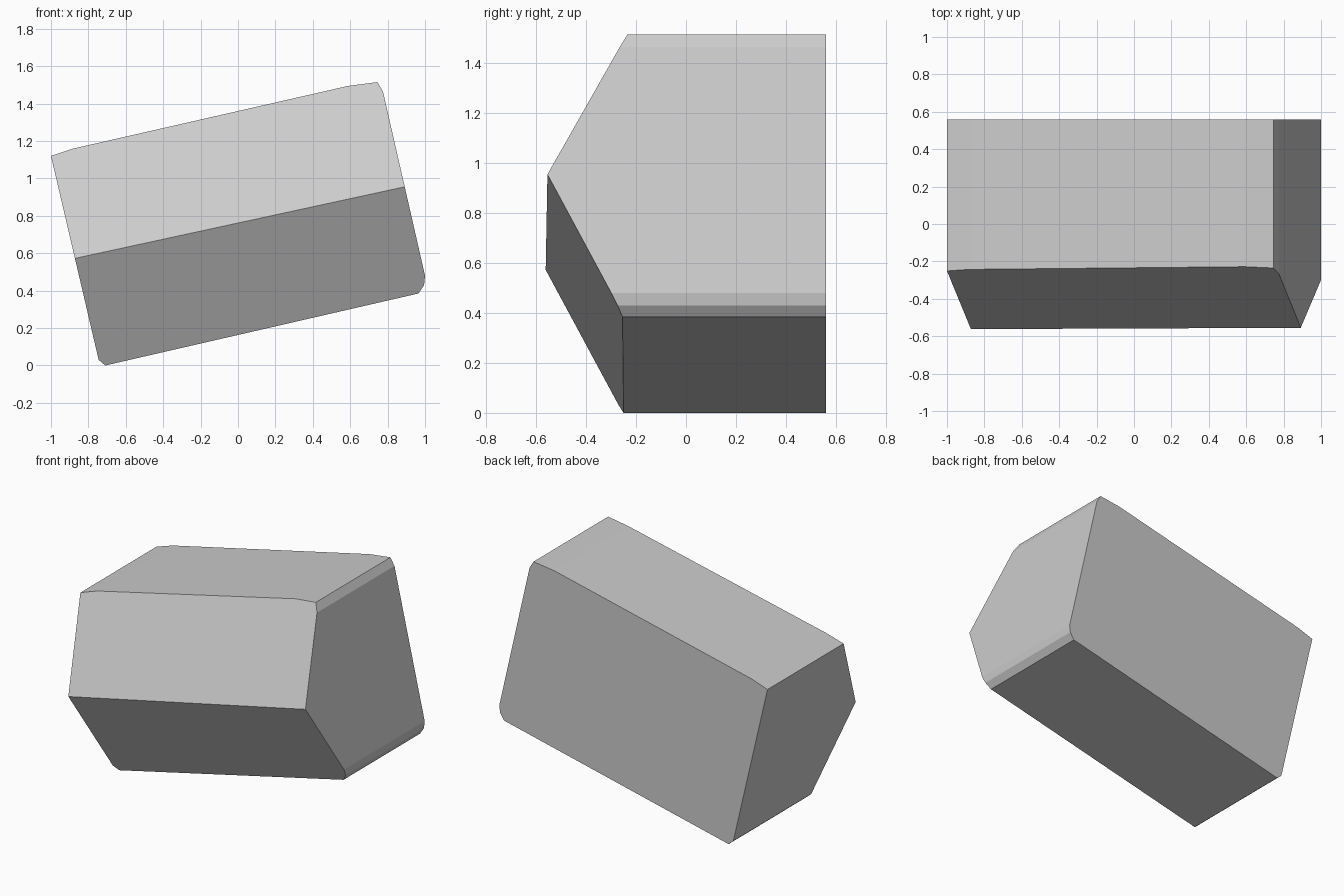
import bpy, bmesh
from mathutils import Vector

if "Cube" in bpy.data.objects:
    bpy.data.objects.remove(bpy.data.objects["Cube"])

# Tilted block outline (x, z) with clipped corners
outline = [(-0.71, 0.0), (0.965, 0.385), (0.995, 0.43), (1.0, 0.48),
           (0.775, 1.465), (0.745, 1.515), (0.59, 1.495),
           (-0.88, 1.16), (-1.0, 1.12), (-0.745, 0.03)]
BACK, FRONT = 0.56, -0.65

bm = bmesh.new()
back = bm.faces.new([bm.verts.new((x, BACK, z)) for x, z in outline])
ext = bmesh.ops.extrude_face_region(bm, geom=[back], use_keep_orig=True)
moved = [g for g in ext["geom"] if isinstance(g, bmesh.types.BMVert)]
bmesh.ops.translate(bm, verts=moved, vec=(0, FRONT - BACK, 0))
bmesh.ops.recalc_face_normals(bm, faces=bm.faces[:])

# Two sloping front faces meeting in a tilted ridge
ridge_a = Vector((-0.875, -0.562, 0.572))
ridge_b = Vector((0.89, -0.555, 0.955))
for corner in (Vector((0.745, -0.235, 1.515)), Vector((-0.71, -0.25, 0.0))):
    n = (ridge_b - ridge_a).cross(corner - ridge_a).normalized()
    if n.y > 0:
        n = -n
    cut = bmesh.ops.bisect_plane(bm, geom=bm.verts[:] + bm.edges[:] + bm.faces[:],
                                 plane_co=ridge_a, plane_no=n, clear_outer=True)
    rim = [g for g in cut["geom_cut"] if isinstance(g, bmesh.types.BMEdge)]
    bmesh.ops.contextual_create(bm, geom=rim)
bmesh.ops.recalc_face_normals(bm, faces=bm.faces[:])

mesh = bpy.data.meshes.new("faceted_block")
bm.to_mesh(mesh)
bm.free()
bpy.context.collection.objects.link(bpy.data.objects.new("faceted_block", mesh))
